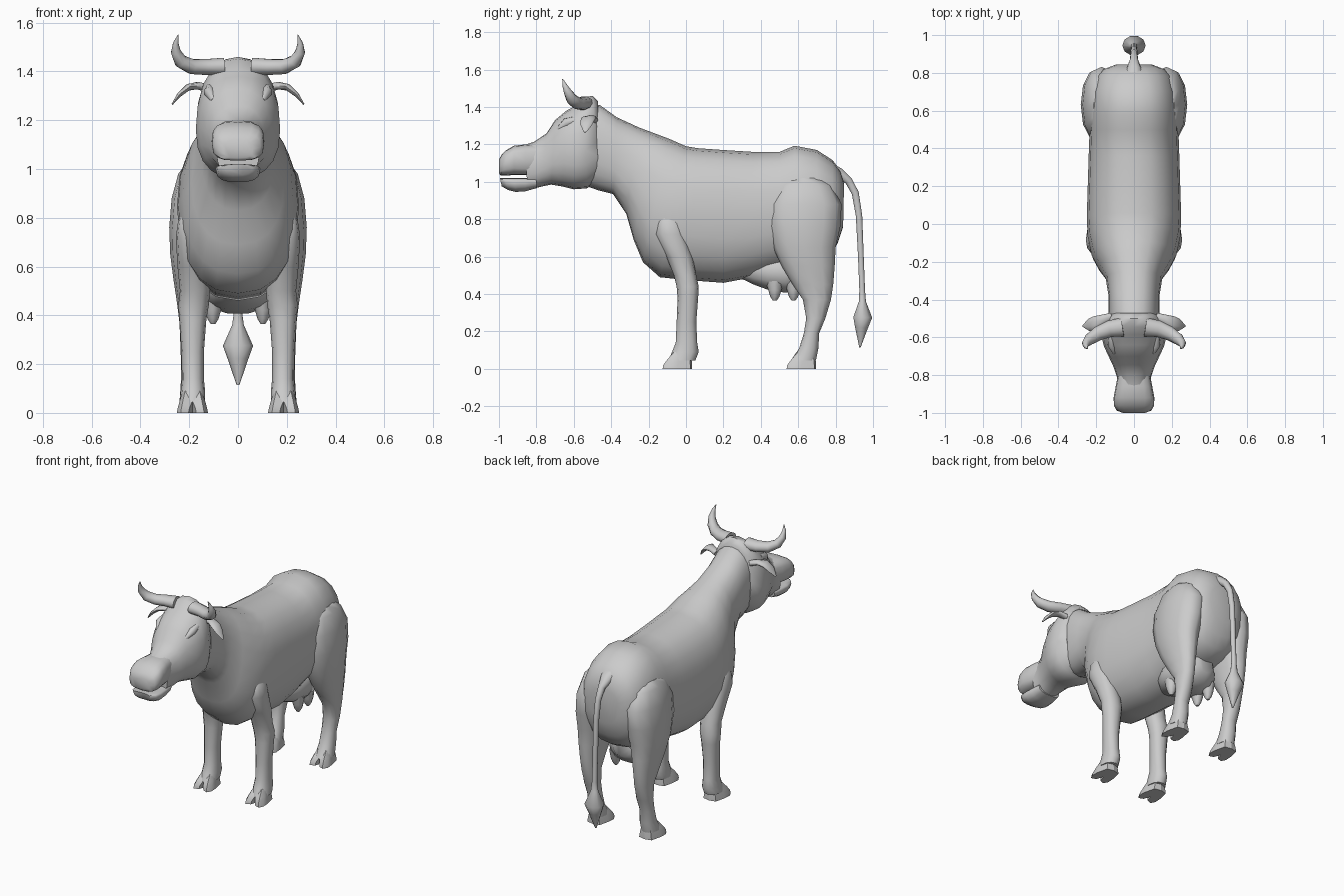
import bpy, bmesh, math
from mathutils import Vector as V

hide = bpy.data.materials.new("grey_hide")
hide.diffuse_color = (0.6, 0.6, 0.6, 1)


def oval(c, u, v, n, e=1.0, f=0.5):
    """Ring around c spanned by u and v; f is the height of the widest point."""
    pts = []
    for i in range(n):
        a = 2 * math.pi * i / n
        p, q = (math.copysign(abs(k) ** e, k) for k in (math.cos(a), math.sin(a)))
        pts.append(c + u * p + v * ((2 * f - 1) + q * 2 * ((1 - f) if q > 0 else f)))
    return pts


def loft(name, rings, angle=50):
    bm = bmesh.new()
    vs = [[bm.verts.new(p) for p in r] for r in rings]
    n = len(vs[0])
    for a, b in zip(vs, vs[1:]):
        for i in range(n):
            j = (i + 1) % n
            bm.faces.new((a[i], a[j], b[j], b[i]))
    bm.faces.new(vs[0][::-1])
    bm.faces.new(vs[-1])
    bmesh.ops.recalc_face_normals(bm, faces=bm.faces)
    me = bpy.data.meshes.new(name)
    bm.to_mesh(me)
    bm.free()
    ob = bpy.data.objects.new(name, me)
    bpy.context.collection.objects.link(ob)
    me.materials.append(hide)
    bpy.ops.object.select_all(action='DESELECT')
    ob.select_set(True)
    bpy.context.view_layer.objects.active = ob
    bpy.ops.object.shade_smooth_by_angle(angle=math.radians(angle))
    return ob


def trunk(name, rows, n=20, e=0.85):
    """Rows: top y, top z, bottom y, bottom z, half width, widest height."""
    rings = []
    for ty, tz, by, bz, w, f in rows:
        t, b = V((0, ty, tz)), V((0, by, bz))
        rings.append(oval((t + b) / 2, V((w, 0, 0)), (t - b) / 2, n, e, f))
    return loft(name, rings)


def limb(name, rows, s, n=12, e=0.9):
    """Rows: z, front y, back y, inner x, outer x."""
    return loft(name, [oval(V((s * (x0 + x1) / 2, (y0 + y1) / 2, z)), V(((x1 - x0) / 2, 0, 0)),
                            V((0, (y1 - y0) / 2, 0)), n, e) for z, y0, y1, x0, x1 in rows])


def tube(name, pts, side, n=10):
    """Points: x, y, z, radius along side, radius across."""
    ps = [V(p[:3]) for p in pts]
    rings = []
    for i, p in enumerate(pts):
        t = (ps[min(i + 1, len(ps) - 1)] - ps[max(i - 1, 0)]).normalized()
        u = (V(side) - t * t.dot(V(side))).normalized()
        rings.append(oval(ps[i], u * p[3], t.cross(u) * p[4], n))
    return loft(name, rings)


# Neck, barrel and rump
trunk("body", [
    (-0.53, 1.42, -0.57, 0.99, 0.12, 0.5),
    (-0.46, 1.41, -0.47, 0.955, 0.135, 0.5),
    (-0.37, 1.345, -0.39, 0.935, 0.135, 0.5),
    (-0.25, 1.29, -0.32, 0.83, 0.15, 0.48),
    (-0.17, 1.26, -0.28, 0.69, 0.19, 0.45),
    (-0.09, 1.23, -0.23, 0.57, 0.225, 0.48),
    (0.0, 1.19, -0.14, 0.49, 0.245, 0.52),
    (0.06, 1.18, 0.0, 0.475, 0.25, 0.53),
    (0.2, 1.17, 0.2, 0.46, 0.245, 0.52),
    (0.36, 1.16, 0.36, 0.49, 0.24, 0.5),
    (0.5, 1.16, 0.5, 0.53, 0.235, 0.5),
    (0.58, 1.193, 0.6, 0.54, 0.235, 0.5),
    (0.7, 1.17, 0.7, 0.56, 0.225, 0.5),
    (0.785, 1.115, 0.77, 0.6, 0.2, 0.5),
    (0.825, 1.06, 0.81, 0.67, 0.165, 0.5),
    (0.845, 0.99, 0.84, 0.76, 0.1, 0.5)])

# Head, muzzle and lower jaw with an open mouth slit
trunk("head", [
    (-0.47, 1.43, -0.47, 1.02, 0.115, 0.45),
    (-0.5, 1.46, -0.46, 1.01, 0.14, 0.45),
    (-0.545, 1.452, -0.53, 0.965, 0.17, 0.42),
    (-0.585, 1.41, -0.6, 0.96, 0.173, 0.45),
    (-0.64, 1.38, -0.66, 0.975, 0.158, 0.48),
    (-0.7, 1.33, -0.72, 0.985, 0.13, 0.5),
    (-0.745, 1.26, -0.77, 0.975, 0.108, 0.5),
    (-0.81, 1.215, -0.81, 0.965, 0.09, 0.5),
    (-0.855, 1.2, -0.85, 0.955, 0.088, 0.5)])
trunk("muzzle", [
    (-0.8, 1.2, -0.8, 1.04, 0.085, 0.5),
    (-0.86, 1.2, -0.86, 1.036, 0.097, 0.45),
    (-0.92, 1.193, -0.92, 1.036, 0.108, 0.5),
    (-0.96, 1.17, -0.965, 1.034, 0.106, 0.5),
    (-0.985, 1.145, -0.99, 1.034, 0.092, 0.5),
    (-1.0, 1.12, -1.0, 1.045, 0.06, 0.5)], 16, 0.65)
trunk("lower_jaw", [
    (-0.8, 1.02, -0.8, 0.965, 0.08, 0.7),
    (-0.86, 1.02, -0.86, 0.948, 0.088, 0.75),
    (-0.92, 1.02, -0.91, 0.945, 0.092, 0.75),
    (-0.97, 1.02, -0.95, 0.955, 0.085, 0.75),
    (-0.995, 1.02, -0.985, 0.975, 0.06, 0.7)], 14, 0.75)

# Tail with a pointed tuft
tube("tail", [
    (0, 0.76, 1.08, 0.06, 0.03), (0, 0.82, 1.045, 0.04, 0.03), (0, 0.87, 1.005, 0.022, 0.022),
    (0, 0.905, 0.94, 0.018, 0.02), (0, 0.925, 0.82, 0.017, 0.018), (0, 0.935, 0.6, 0.016, 0.016),
    (0, 0.942, 0.42, 0.016, 0.016), (0, 0.943, 0.36, 0.024, 0.02), (0, 0.945, 0.275, 0.062, 0.053),
    (0, 0.938, 0.22, 0.042, 0.036), (0, 0.93, 0.115, 0.006, 0.004)], (1, 0, 0))

# Udder hanging between the hind legs
trunk("udder", [
    (0.3, 0.54, 0.3, 0.48, 0.04, 0.5), (0.35, 0.6, 0.36, 0.45, 0.11, 0.5),
    (0.43, 0.62, 0.44, 0.42, 0.145, 0.5), (0.53, 0.62, 0.53, 0.405, 0.15, 0.5),
    (0.61, 0.62, 0.61, 0.42, 0.13, 0.5), (0.67, 0.6, 0.67, 0.48, 0.06, 0.5)], 14)

for s, tag in ((1, "left"), (-1, "right")):
    # Horns sweep outward, then forward and up
    tube("horn_" + tag, [
        (s * 0.06, -0.545, 1.42, 0.05, 0.038), (s * 0.13, -0.555, 1.418, 0.044, 0.034),
        (s * 0.19, -0.58, 1.42, 0.038, 0.032), (s * 0.235, -0.61, 1.442, 0.032, 0.028),
        (s * 0.255, -0.632, 1.48, 0.022, 0.021), (s * 0.255, -0.648, 1.515, 0.013, 0.012),
        (s * 0.245, -0.66, 1.55, 0.002, 0.002)], (0, 1, 0))
    # Drooping leaf-shaped ears
    tube("ear_" + tag, [
        (s * 0.12, -0.49, 1.33, 0.02, 0.018), (s * 0.165, -0.505, 1.342, 0.026, 0.016),
        (s * 0.205, -0.525, 1.335, 0.038, 0.014), (s * 0.24, -0.535, 1.305, 0.032, 0.01),
        (s * 0.27, -0.54, 1.265, 0.006, 0.003)], (0, 1, 0))
    # Brow ridges above the eyes
    tube("brow_" + tag, [
        (s * 0.115, -0.59, 1.33, 0.02, 0.02), (s * 0.118, -0.64, 1.315, 0.025, 0.022),
        (s * 0.1, -0.685, 1.28, 0.012, 0.012)], (0, 0, 1))
    for y in (0.475, 0.575):
        limb("teat_" + tag, [
            (0.47, y - 0.05, y + 0.05, 0.05, 0.14), (0.42, y - 0.035, y + 0.035, 0.07, 0.135),
            (0.385, y - 0.024, y + 0.024, 0.08, 0.125), (0.365, y - 0.01, y + 0.01, 0.092, 0.112)], s, 8, 1)
    limb("front_leg_" + tag, [
        (0.84, -0.12, -0.06, 0.16, 0.215), (0.79, -0.155, -0.02, 0.15, 0.245),
        (0.72, -0.165, -0.005, 0.135, 0.255), (0.6, -0.105, 0.035, 0.12, 0.248),
        (0.5, -0.065, 0.055, 0.115, 0.238), (0.44, -0.05, 0.068, 0.12, 0.245),
        (0.38, -0.045, 0.065, 0.13, 0.24), (0.25, -0.05, 0.055, 0.14, 0.232),
        (0.14, -0.055, 0.06, 0.14, 0.23), (0.09, -0.075, 0.068, 0.135, 0.235),
        (0.045, -0.095, 0.05, 0.135, 0.24)], s)
    limb("hind_leg_" + tag, [
        (1.02, 0.53, 0.72, 0.1, 0.215), (0.98, 0.48, 0.78, 0.08, 0.245),
        (0.88, 0.43, 0.832, 0.07, 0.272), (0.76, 0.437, 0.825, 0.08, 0.282),
        (0.65, 0.465, 0.8, 0.1, 0.278), (0.55, 0.51, 0.795, 0.12, 0.265),
        (0.45, 0.57, 0.787, 0.135, 0.25), (0.37, 0.625, 0.775, 0.14, 0.24),
        (0.27, 0.643, 0.745, 0.14, 0.236), (0.19, 0.63, 0.712, 0.143, 0.233),
        (0.11, 0.605, 0.708, 0.138, 0.235), (0.045, 0.56, 0.695, 0.135, 0.24)], s)
    # Cloven hooves: two toes that part toward the front
    for part, y in (("front", -0.125), ("hind", 0.538)):
        for k in (-1, 1):
            rings = []
            for z, y0, y1, w, inner in ((0.09, 0.06, 0.155, 0.04, 0), (0.05, 0.025, 0.155, 0.052, 0),
                                        (0.02, 0.003, 0.158, 0.06, 0.012), (0, 0, 0.158, 0.064, 0.016)):
                outline = [(0, y1), (w * 0.7, y1 - 0.01), (w * 0.95, (y0 + y1) / 2),
                           (w, y0 + 0.03), (w * 0.75, y0), (inner, y0 + 0.012), (0, y0 + 0.06)]
                rings.append([V((s * 0.187 + k * x, y + d, z)) for x, d in outline])
            loft(f"{part}_hoof_{tag}", rings, 40)
